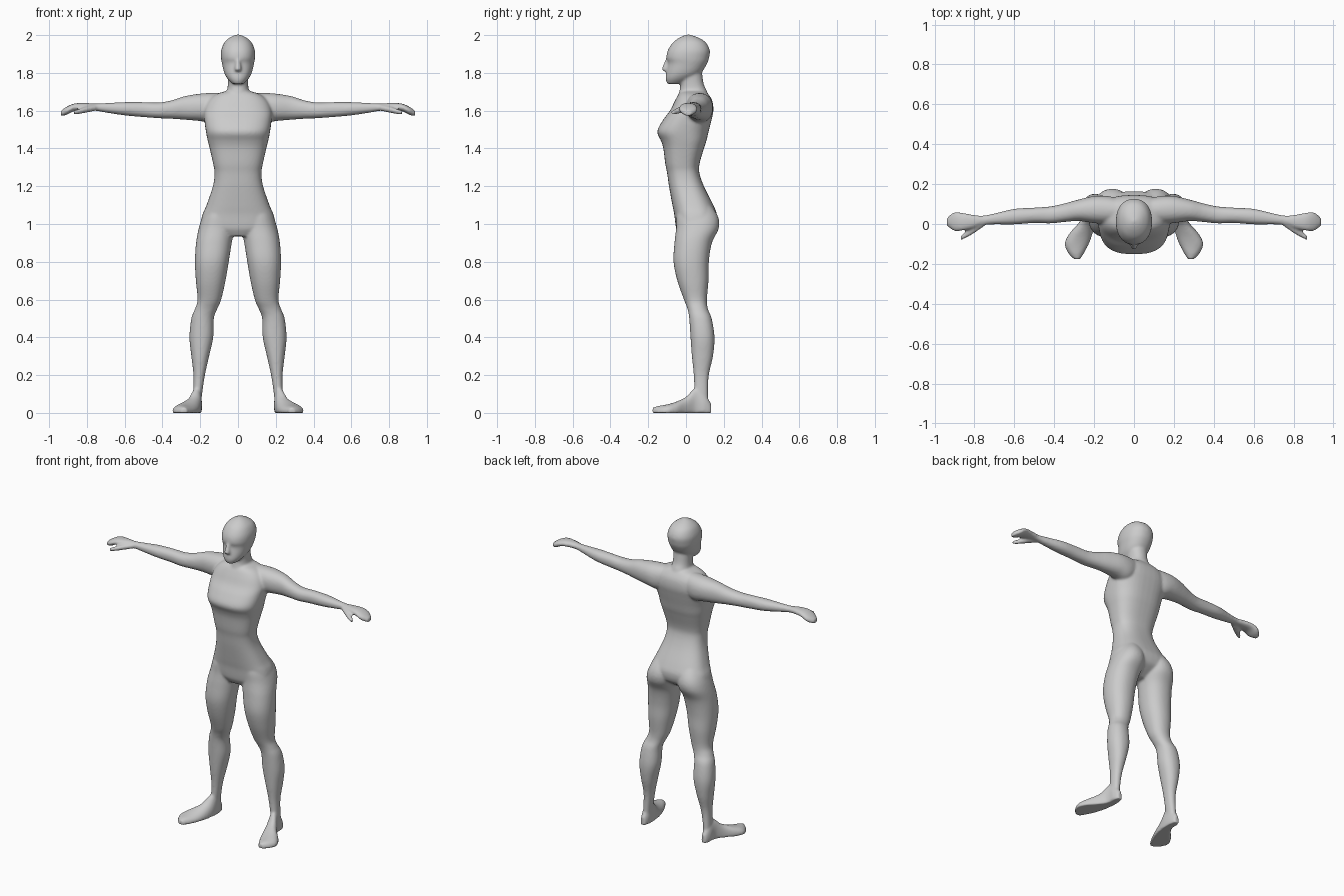
import bpy, bmesh
from math import cos, sin, pi

SIDES, STEPS = 40, 5
bm = bmesh.new()


def spline(p, q, r, s, t):
    return [0.5 * (2 * b + (c - a) * t + (2 * a - 5 * b + 4 * c - d) * t * t
                   + (3 * b - a - 3 * c + d) * t ** 3) for a, b, c, d in zip(p, q, r, s)]


def power(v, n):
    return (1 if v >= 0 else -1) * abs(v) ** (2 / n)


def loft(axis, rows, n=2.2, side=1):
    """Skin of rounded sections: (position on axis, low/high of the two other coordinates)."""
    k = "xyz".index(axis)
    rows = [rows[0]] + rows + [rows[-1]]
    fine = [spline(*rows[i:i + 4], j / STEPS) for i in range(len(rows) - 3) for j in range(STEPS)]
    fine.append(rows[-1])
    rings = []
    for pos, a0, a1, b0, b1 in fine:
        ring = []
        for i in range(SIDES):
            t = 2 * pi * i / SIDES
            co = [(a0 + a1) / 2 + (a1 - a0) / 2 * power(cos(t), n),
                  (b0 + b1) / 2 + (b1 - b0) / 2 * power(sin(t), n)]
            co.insert(k, pos)
            ring.append(bm.verts.new((co[0] * side, co[1], max(co[2], 0))))
        rings.append(ring)
    for r, s in zip(rings, rings[1:]):
        for i in range(SIDES):
            j = (i + 1) % SIDES
            bm.faces.new((r[i], r[j], s[j], s[i]))
    bm.faces.new(rings[0])
    bm.faces.new(rings[-1])


def upright(rows, n=2.2):
    """Loft centred on x = 0 from (z, half width, front y, back y)."""
    loft("z", [(z, -w, w, f, b) for z, w, f, b in rows], n)


# torso
upright([(.935, .09, -.03, .07), (.97, .165, -.05, .125), (1.0, .195, -.056, .155),
         (1.05, .188, -.062, .163), (1.1, .167, -.072, .145), (1.2, .133, -.09, .095),
         (1.27, .124, -.1, .071), (1.32, .132, -.11, .072), (1.4, .15, -.12, .095),
         (1.44, .16, -.132, .108), (1.49, .17, -.152, .12), (1.55, .178, -.122, .135),
         (1.6, .18, -.085, .145), (1.65, .16, -.06, .14), (1.685, .12, -.04, .12),
         (1.705, .06, -.02, .1)], 2.6)
# neck
upright([(1.64, .08, -.055, .13), (1.7, .06, -.036, .112), (1.74, .054, -.03, .094),
         (1.8, .056, -.04, .085)])
# head
upright([(1.742, .03, -.1, -.02), (1.768, .055, -.108, .03), (1.8, .073, -.105, .08),
         (1.85, .085, -.096, .112), (1.88, .09, -.104, .122), (1.92, .089, -.096, .126),
         (1.96, .073, -.07, .106), (1.985, .047, -.038, .07), (1.998, .022, -.01, .035),
         (2.003, .004, .01, .018)])
# nose
upright([(1.808, .012, -.11, -.08), (1.82, .018, -.128, -.08), (1.875, .009, -.107, -.08)])

for side in (1, -1):
    # arm and hand
    loft("x", [(.05, .01, .12, 1.57, 1.695), (.13, .0, .14, 1.535, 1.694), (.2, .005, .14, 1.545, 1.69),
               (.28, .015, .122, 1.552, 1.677), (.35, .01, .103, 1.557, 1.655),
               (.42, .003, .088, 1.56, 1.643), (.5, .005, .082, 1.566, 1.645),
               (.6, -.002, .076, 1.575, 1.645), (.7, -.002, .053, 1.59, 1.64),
               (.76, -.006, .042, 1.6, 1.638), (.81, -.022, .047, 1.602, 1.641),
               (.865, -.034, .057, 1.598, 1.638), (.905, -.034, .058, 1.579, 1.622),
               (.938, -.008, .03, 1.57, 1.6)], side=side)
    # thumb
    loft("x", [(.75, -.01, .02, 1.6, 1.63), (.8, -.045, .0, 1.59, 1.622),
               (.84, -.068, -.032, 1.582, 1.61), (.87, -.082, -.06, 1.58, 1.6)], side=side)
    # leg
    loft("z", [(.03, .195, .24, .05, .12), (.1, .19, .238, .044, .117), (.2, .175, .236, .041, .121),
               (.3, .153, .247, .031, .143), (.4, .131, .257, .024, .151), (.5, .128, .247, .017, .136),
               (.55, .11, .228, .008, .116), (.6, .089, .214, -.011, .111), (.7, .066, .223, -.046, .119),
               (.8, .049, .228, -.066, .121), (.9, .033, .222, -.061, .137), (.98, .018, .207, -.052, .174),
               (1.05, .02, .183, -.05, .165), (1.14, .04, .13, -.03, .1)], side=side)
    # foot
    loft("y", [(.133, .203, .233, -.03, .05), (.1, .193, .245, -.04, .1), (.05, .191, .25, -.05, .13),
               (0, .197, .282, -.05, .085), (-.05, .208, .326, -.04, .06), (-.1, .226, .348, -.03, .045),
               (-.15, .252, .328, -.03, .036), (-.177, .27, .3, -.02, .028)], side=side)

bmesh.ops.recalc_face_normals(bm, faces=bm.faces)
mesh = bpy.data.meshes.new("human_body")
bm.to_mesh(mesh)
bm.free()
body = bpy.data.objects.new("human_body", mesh)
bpy.context.collection.objects.link(body)

# fuse the parts into one smooth skin
fuse = body.modifiers.new("fuse", "REMESH")
fuse.mode = "VOXEL"
fuse.voxel_size = 0.007
fuse.use_smooth_shade = True
blend = body.modifiers.new("blend", "SMOOTH")
blend.factor = 0.5
blend.iterations = 7
